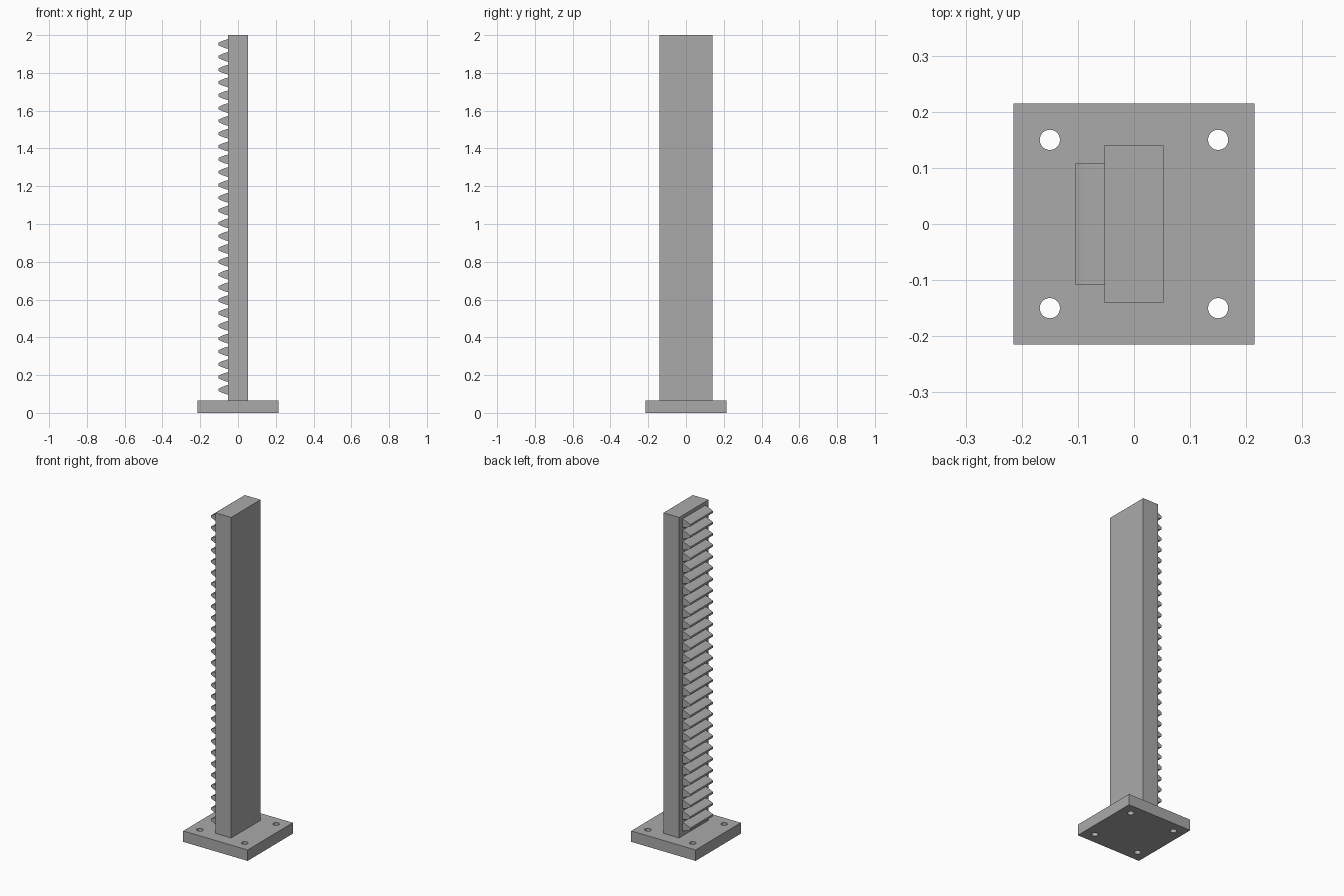
import bpy
import bmesh
from mathutils import Matrix, Vector

cube = bpy.data.objects.get("Cube")
if cube:
    bpy.data.objects.remove(cube, do_unlink=True)

steel = bpy.data.materials.new("grey steel")
steel.use_nodes = True
steel.diffuse_color = (0.4, 0.4, 0.4, 1)
steel.node_tree.nodes["Principled BSDF"].inputs["Base Color"].default_value = (0.4, 0.4, 0.4, 1)

PLATE_TOP = 0.066
COLUMN_X = 0.0525
HOLE = 0.15


def add_object(name, bm):
    bmesh.ops.recalc_face_normals(bm, faces=bm.faces)
    mesh = bpy.data.meshes.new(name)
    bm.to_mesh(mesh)
    bm.free()
    mesh.materials.append(steel)
    obj = bpy.data.objects.new(name, mesh)
    bpy.context.collection.objects.link(obj)
    return obj


def box(name, width, depth, bottom, top):
    bm = bmesh.new()
    bmesh.ops.create_cube(bm, size=1)
    bmesh.ops.scale(bm, verts=bm.verts, vec=(width, depth, top - bottom))
    bmesh.ops.translate(bm, verts=bm.verts, vec=(0, 0, (top + bottom) / 2))
    return add_object(name, bm)


# Square base plate and upright bar
plate = box("base_plate", 0.43, 0.43, 0, PLATE_TOP)
box("column", 2 * COLUMN_X, 0.28, PLATE_TOP, 2)

# Four bolt holes through the plate
bm = bmesh.new()
for x in (-HOLE, HOLE):
    for y in (-HOLE, HOLE):
        bmesh.ops.create_cone(bm, cap_ends=True, segments=32, radius1=0.018,
                              radius2=0.018, depth=0.3, matrix=Matrix.Translation((x, y, 0)))
cutter = add_object("hole_cutter", bm)
cutter.hide_render = True
cut = plate.modifiers.new("bolt_holes", 'BOOLEAN')
cut.operation = 'DIFFERENCE'
cut.solver = 'EXACT'
cut.object = cutter
bpy.context.view_layer.objects.active = plate
plate.select_set(True)
bpy.ops.object.modifier_apply(modifier=cut.name)
bpy.data.objects.remove(cutter, do_unlink=True)
bpy.ops.object.shade_smooth_by_angle()

# Rack teeth: one slightly bulged profile, repeated up the side of the bar
half = [(-COLUMN_X, 0.026), (-0.07, 0.021), (-0.088, 0.014), (-0.104, 0.006)]
profile = half + [(x, -z) for x, z in reversed(half)]
bm = bmesh.new()
for i in range(28):
    middle = 0.122 + i * 0.0678
    verts = [bm.verts.new((x, -0.108, middle + z)) for x, z in profile]
    face = bm.faces.new(verts)
    side = bmesh.ops.extrude_face_region(bm, geom=[face], use_keep_orig=True)["geom"]
    moved = [v for v in side if isinstance(v, bmesh.types.BMVert)]
    bmesh.ops.translate(bm, verts=moved, vec=Vector((0, 0.216, 0)))
add_object("rack_teeth", bm)
